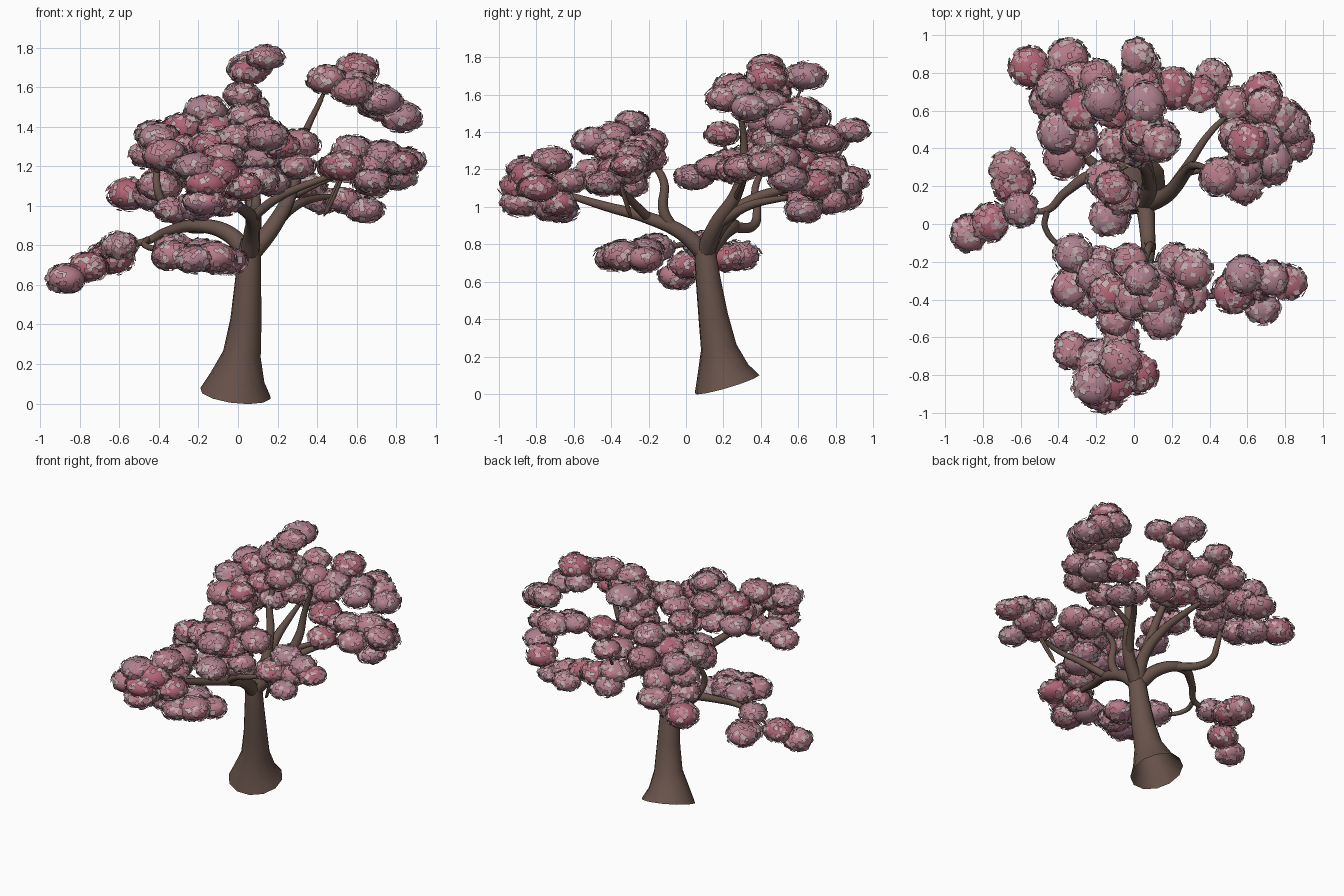
import bpy, bmesh, random
from math import pi
from mathutils import Vector, Matrix

random.seed(7)


def material(name, rgb):
    m = bpy.data.materials.new(name)
    m.diffuse_color = (*rgb, 1)
    return m


BARK = material("bark", (0.14, 0.088, 0.07))
PINKS = [material("blossom_pink", (0.47, 0.20, 0.25)),
         material("blossom_rose", (0.45, 0.13, 0.18)),
         material("blossom_mauve", (0.42, 0.22, 0.28)),
         material("petal_pale", (0.55, 0.42, 0.43)),
         material("petal_pink", (0.50, 0.24, 0.29))]


def wood(name, paths, kind='BEZIER', sides=3):
    """Tapered round limbs; every path point is (x, y, z, radius)."""
    cu = bpy.data.curves.new(name, 'CURVE')
    cu.dimensions = '3D'
    cu.bevel_depth = 1
    cu.bevel_resolution = sides
    cu.resolution_u = 6
    cu.use_fill_caps = kind == 'BEZIER'
    for path in paths:
        sp = cu.splines.new(kind)
        pts = sp.bezier_points if kind == 'BEZIER' else sp.points
        pts.add(len(path) - 1)
        for p, (x, y, z, r) in zip(pts, path):
            if kind == 'BEZIER':
                p.co = (x, y, z)
                p.handle_left_type = p.handle_right_type = 'AUTO'
            else:
                p.co = (x, y, z, 1)
            p.radius = r
        sp.use_smooth = True
    cu.materials.append(BARK)
    ob = bpy.data.objects.new(name, cu)
    bpy.context.collection.objects.link(ob)
    bpy.ops.object.select_all(action='DESELECT')
    ob.select_set(True)
    bpy.context.view_layer.objects.active = ob
    bpy.ops.object.convert(target='MESH')


def add_petals(bm, center, size, count):
    """Small tilted quads hovering over a flattened ball."""
    for _ in range(count):
        n = Vector([random.gauss(0, 1) for _ in range(3)]).normalized()
        pos = center + Vector(a * b for a, b in zip(n, size)) * random.uniform(1.01, 1.14)
        normal = Vector(a / b for a, b in zip(n, size)).normalized()
        normal += Vector([random.uniform(-.2, .2) for _ in range(3)])
        rot = normal.to_track_quat('Z', 'Y').to_matrix() @ Matrix.Rotation(random.uniform(0, pi), 3, 'Z')
        s = random.uniform(0.012, 0.02)
        vs = [bm.verts.new(pos + rot @ Vector((a * s, b * s * .8, 0)))
              for a, b in ((-1, -1), (1, -1), (1, 1), (-1, 1))]
        bm.faces.new(vs).material_index = random.choice((3, 3, 4, 4, 0))


def limb(name, paths, balls):
    """One limb, thin twigs to each blossom ball, the balls and their petals."""
    nodes = [Vector(p[:3]) for path in paths for p in path[-2:]]
    puffs, petals, twigs = bmesh.new(), bmesh.new(), []
    for b in balls:
        c = Vector(b)
        start = min(nodes, key=lambda n: (n - c).length)
        mid = start.lerp(c, .5) - Vector((0, 0, .015))
        twigs.append([(*start, .011), (*mid, .009), (*c, .006)])
        nodes.append(c)
        r = random.uniform(.086, .108)
        size = Vector((r, r, r * random.uniform(.64, .76)))
        tilt = Matrix.Rotation(random.uniform(-.15, .15), 4, 'Y')
        made = bmesh.ops.create_icosphere(
            puffs, subdivisions=3, radius=1,
            matrix=Matrix.Translation(c) @ tilt @ Matrix.Diagonal((*size, 1)))
        mat = random.choice((0, 0, 1, 2))
        for f in {f for v in made["verts"] for f in v.link_faces}:
            f.material_index, f.smooth = mat, True
        add_petals(petals, c, size, 115)
    wood(name + "_branch", paths)
    wood(name + "_twigs", twigs, sides=1)
    for part, bm in (("_blossom", puffs), ("_petals", petals)):
        me = bpy.data.meshes.new(name + part)
        bm.to_mesh(me)
        bm.free()
        for m in PINKS:
            me.materials.append(m)
        bpy.context.collection.objects.link(bpy.data.objects.new(name + part, me))


# trunk: leaning, with a flared open root
wood("trunk", [[(-.012, .22, .052, .182), (-.003, .197, .13, .14), (.02, .175, .25, .097),
                (.04, .145, .42, .08), (.05, .12, .6, .068), (.058, .10, .77, .058),
                (.062, .09, .83, .045)]], 'POLY', 4)

# front limb, forking left and right
limb("front", [[(.058, .10, .75, .05), (.07, -.02, .86, .042), (.07, -.2, .94, .034),
                (.0, -.42, 1.0, .026), (-.06, -.62, 1.06, .018)]],
     [(-.07, -.62, 1.14), (-.08, -.68, 1.02), (-.07, -.72, 1.25), (.02, -.79, 1.1),
      (-.1, -.83, 1.17), (-.22, -.85, 1.2), (-.17, -.89, 1.02), (-.16, -.89, 1.11),
      (-.2, -.72, 1.0), (-.33, -.67, .98)])
limb("front_upper", [[(.07, -.06, .87, .032), (.09, -.12, .98, .028),
                      (.08, -.12, 1.14, .022), (.05, -.22, 1.28, .016)]],
     [(-.02, -.2, 1.35), (.04, -.29, 1.45), (.0, -.4, 1.34), (-.14, -.37, 1.31),
      (.15, -.5, 1.35), (.11, -.3, 1.24), (.22, -.2, 1.26), (.31, -.24, 1.31),
      (.3, -.38, 1.2), (-.1, -.5, 1.19), (.1, -.44, 1.13), (.02, -.36, 1.13),
      (-.2, -.28, 1.2), (.17, -.3, 1.12), (.12, -.38, 1.38), (.22, -.4, 1.3)])
limb("front_right", [[(.07, -.2, .94, .026), (.2, -.3, 1.04, .022),
                      (.38, -.38, 1.12, .017), (.53, -.36, 1.17, .012)]],
     [(.53, -.36, 1.2), (.58, -.27, 1.28), (.68, -.44, 1.13), (.73, -.29, 1.26),
      (.82, -.31, 1.22), (.66, -.31, 1.19)])

# left limb with low drooping ends
limb("left", [[(.058, .10, .74, .05), (-.05, .2, .86, .042), (-.2, .26, .9, .034),
               (-.36, .17, .87, .024), (-.47, .07, .82, .019), (-.6, .09, .8, .011)],
              [(-.46, .07, .83, .016), (-.47, -.02, .8, .016), (-.33, -.17, .77, .012)]],
     [(-.6, .08, .8), (-.64, .22, .73), (-.66, .29, .74), (-.76, .01, .69), (-.87, -.05, .63),
      (-.32, -.16, .78), (-.33, -.34, .75), (-.22, -.39, .73), (-.18, -.22, .76),
      (-.12, -.34, .74), (-.05, -.22, .72)])
limb("left_back", [[(-.14, .25, .89, .03), (-.27, .36, .9, .026), (-.36, .38, .98, .023),
                    (-.41, .37, 1.1, .02), (-.4, .44, 1.25, .013)]],
     [(-.4, .48, 1.34), (-.37, .35, 1.26), (-.28, .45, 1.29), (-.45, .66, 1.26),
      (-.42, .72, 1.36), (-.28, .6, 1.39), (-.4, .6, 1.1), (-.42, .74, 1.05),
      (-.55, .83, 1.06), (-.35, .87, 1.15), (-.3, .75, 1.22)])

# back limb rising to the crown
limb("back", [[(.058, .10, .76, .05), (.08, .2, .92, .04), (.06, .36, 1.04, .03),
               (.03, .55, 1.1, .022), (.0, .72, 1.14, .014)]],
     [(.04, .76, 1.2), (.02, .89, 1.41), (.03, .74, 1.36), (-.16, .66, 1.48), (-.19, .77, 1.36),
      (.21, .72, 1.12), (.42, .78, 1.03), (.35, .69, 1.1), (.04, .84, 1.12), (-.1, .6, 1.25)])
limb("crown", [[(.08, .2, .92, .036), (.06, .29, 1.12, .028), (.02, .34, 1.3, .022),
                (.05, .42, 1.5, .014)]],
     [(-.1, .42, 1.38), (.02, .46, 1.56), (.05, .43, 1.45), (.06, .55, 1.5), (.06, .64, 1.7),
      (.05, .5, 1.68), (.14, .43, 1.75), (.15, .45, 1.36), (.01, .4, 1.3), (-.15, .24, 1.24),
      (-.07, .15, 1.21), (-.13, .04, 1.16), (-.11, .19, 1.39)])

# right limb: tall upper arm and lower outer arm
limb("right", [[(.058, .10, .75, .05), (.18, .16, .9, .042), (.28, .28, 1.1, .032),
                (.33, .31, 1.34, .02), (.42, .28, 1.54, .013)]],
     [(.45, .25, 1.64), (.58, .21, 1.58), (.58, .3, 1.62), (.6, .43, 1.69), (.54, .47, 1.61),
      (.73, .34, 1.53), (.68, .44, 1.56), (.83, .52, 1.45), (.76, .57, 1.49), (.69, .62, 1.52)])
limb("right_lower", [[(.18, .16, .9, .03), (.29, .32, 1.0, .024), (.4, .48, 1.04, .018),
                      (.52, .6, 1.05, .012)],
                     [(.27, .27, 1.05, .02), (.42, .3, 1.12, .016), (.6, .32, 1.19, .011)]],
     [(.53, .63, 1.03), (.64, .63, .98), (.68, .7, 1.12), (.8, .55, 1.15), (.72, .3, 1.21),
      (.85, .43, 1.23), (.6, .42, 1.27), (.5, .26, 1.2), (.72, .5, 1.26)])
